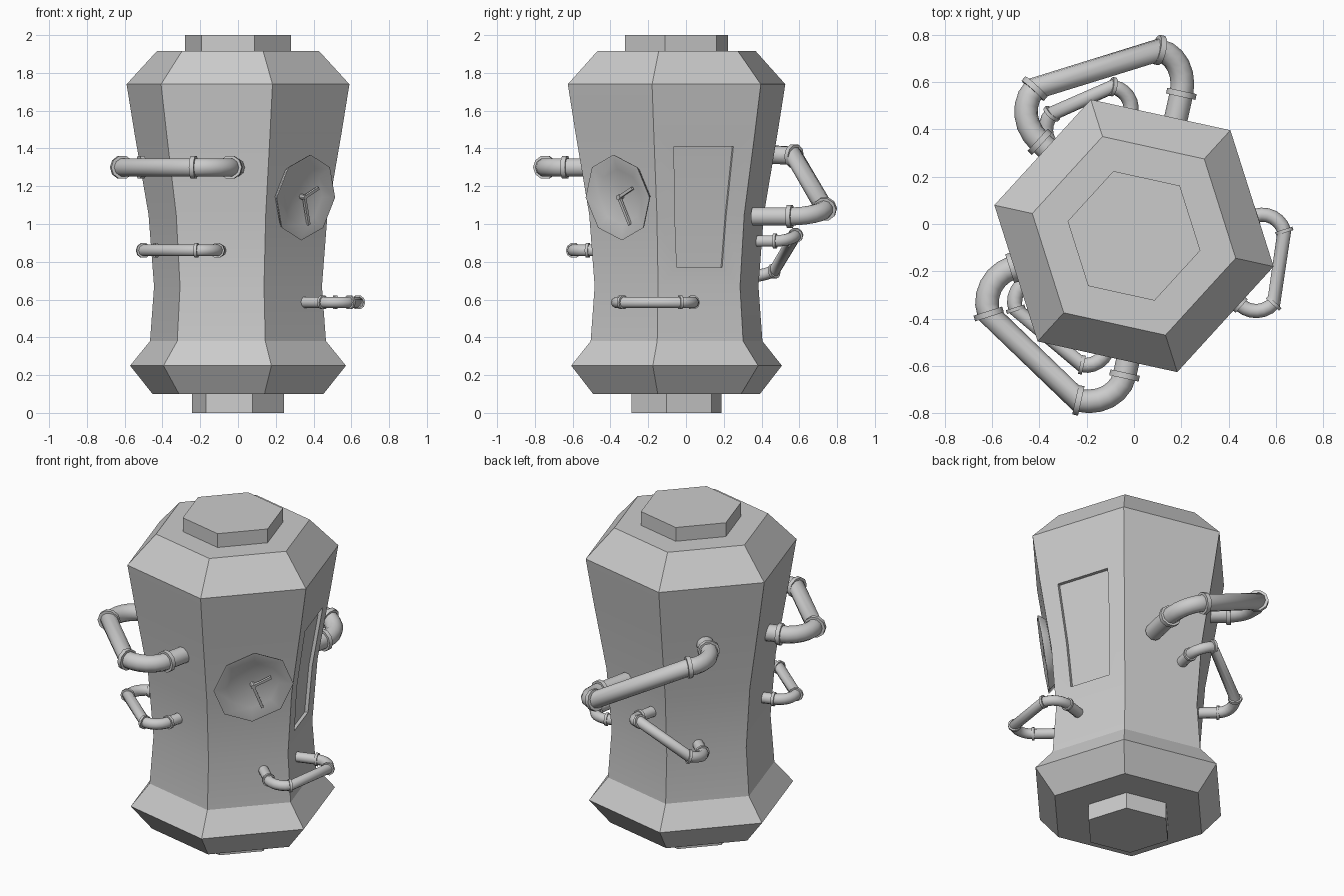
import bpy, bmesh, math
from mathutils import Vector, Matrix

if "Cube" in bpy.data.objects:
    bpy.data.objects.remove(bpy.data.objects["Cube"])

CENTRE = Vector((0, -0.05, 0))
PHASE = math.radians(47.6)          # direction of one hexagon corner
COS30 = math.cos(math.pi / 6)
BODY = [(0.463, 0.10), (0.585, 0.25), (0.477, 0.38), (0.455, 0.67),
        (0.485, 1.05), (0.561, 1.48), (0.604, 1.74), (0.44, 1.915)]


def normal(deg):
    a = math.radians(deg)
    return Vector((math.cos(a), math.sin(a), 0))


def finish(name, bm, angle=30):
    bmesh.ops.recalc_face_normals(bm, faces=bm.faces[:])
    me = bpy.data.meshes.new(name)
    bm.to_mesh(me)
    bm.free()
    ob = bpy.data.objects.new(name, me)
    bpy.context.collection.objects.link(ob)
    smooth(ob, angle)
    return ob


def smooth(ob, angle=30):
    bpy.ops.object.select_all(action='DESELECT')
    ob.select_set(True)
    bpy.context.view_layer.objects.active = ob
    bpy.ops.object.shade_smooth_by_angle(angle=math.radians(angle))


def loft(name, rings, angle=30):
    """Skin a stack of point rings and cap both ends."""
    bm = bmesh.new()
    vs = [[bm.verts.new(p) for p in ring] for ring in rings]
    n = len(vs[0])
    for a, b in zip(vs, vs[1:]):
        for i in range(n):
            j = (i + 1) % n
            bm.faces.new((a[i], a[j], b[j], b[i]))
    bm.faces.new(vs[0])
    bm.faces.new(vs[-1])
    return finish(name, bm, angle)


def lathe(name, profile, sides, matrix, phase=0, angle=30):
    rings = []
    for r, h in profile:
        rings.append([matrix @ Vector((r * math.cos(phase + 2 * math.pi * i / sides),
                                       r * math.sin(phase + 2 * math.pi * i / sides), h))
                      for i in range(sides)])
    return loft(name, rings, angle)


def wall(z):
    """Distance from the axis to a flat side at height z."""
    for (r0, z0), (r1, z1) in zip(BODY, BODY[1:]):
        if z0 <= z <= z1:
            return COS30 * (r0 + (r1 - r0) * (z - z0) / (z1 - z0))


def frame(origin, x, y, z):
    m = Matrix((x, y, z)).transposed().to_4x4()
    m.translation = origin
    return m


# Hexagonal body, foot and top cap
hub = Matrix.Translation(CENTRE)
body = lathe("body", BODY, 6, hub, PHASE)
lathe("foot", [(0.25, 0), (0.25, 0.102)], 6, hub, PHASE)
lathe("top_cap", [(0.287, 1.91), (0.287, 2.0)], 6, hub, PHASE)

# Recessed window panel, cut along the curved side
n = normal(17.6)
t = Vector((-n.y, n.x, 0))
rings = []
for z in (0.77, 1.05, 1.41):
    half = 0.126 + (0.165 - 0.126) * (z - 0.77) / 0.64
    d = wall(z)
    rings.append([CENTRE + n * (d + o) + t * s * half + Vector((0, 0, z))
                  for s, o in ((-1, -0.02), (1, -0.02), (1, 0.06), (-1, 0.06))])
cutter = loft("window_cutter", rings)
cutter.hide_render = True
mod = body.modifiers.new("window", 'BOOLEAN')
mod.operation = 'DIFFERENCE'
mod.solver = 'EXACT'
mod.object = cutter
bpy.context.view_layer.objects.active = body
bpy.ops.object.modifier_apply(modifier=mod.name)
bpy.data.objects.remove(cutter)
smooth(body)

# Octagonal gauge dish leaning with the wall
n = normal(-42.4)
x = Vector((-n.y, n.x, 0))
y = (n * 0.15 + Vector((0, 0, 1))).normalized()
dial = frame(CENTRE + n * 0.476 + x * 0.012 + Vector((0, 0, 1.14)), x, y, x.cross(y))
lathe("gauge_dish", [(0.19, -0.05), (0.225, -0.01), (0.229, 0), (0.218, 0), (0.15, -0.02),
                     (0.08, -0.032), (0.01, -0.036)], 8, dial, math.pi / 2, 40)


def hand(name, tip):
    tip = Vector((tip[0], tip[1], 0))
    m = (dial @ Matrix.Translation(tip / 2 + Vector((0, 0, -0.012)))
         @ Matrix.Rotation(math.atan2(tip.y, tip.x), 4, 'Z')
         @ Matrix.Diagonal((tip.length + 0.015, 0.016, 0.014, 1)))
    bm = bmesh.new()
    bmesh.ops.create_cube(bm, size=1, matrix=m)
    finish(name, bm)


hand("long_hand", (0.055, -0.14))
hand("short_hand", (0.095, 0.045))
lathe("hand_hub", [(0.014, -0.036), (0.014, -0.002)], 8, dial)


# Pipes: two quarter elbows out of neighbouring sides joined by a straight run
def elbow(deg, a, e):
    """Points from inside the wall, through collar a, round to collar e."""
    n, a, e = normal(deg), Vector(a), Vector(e)
    k = a + n * (e - a).dot(n)
    c = a + e - k
    pts = [a - n * 0.2]
    for i in range(7):
        th = math.pi / 2 * i / 6
        pts.append(c + (a - c) * math.cos(th) + (e - c) * math.sin(th))
    return pts, [(a, n), (e, (e - k).normalized())]


def pipe(name, r, end1, end2):
    p1, c1 = elbow(*end1)
    p2, c2 = elbow(*end2)
    pts = p1 + p2[::-1]
    cu = bpy.data.curves.new(name, 'CURVE')
    cu.dimensions = '3D'
    cu.bevel_depth = r
    cu.bevel_resolution = 3
    cu.use_fill_caps = True
    sp = cu.splines.new('POLY')
    sp.points.add(len(pts) - 1)
    for p, co in zip(sp.points, pts):
        p.co = (*co, 1)
    sp.use_smooth = True
    bpy.context.collection.objects.link(bpy.data.objects.new(name, cu))
    for i, (co, axis) in enumerate(c1 + c2):
        m = Matrix.Translation(co) @ axis.to_track_quat('Z', 'Y').to_matrix().to_4x4()
        h = r * 0.25
        lathe(f"{name}_collar_{i + 1}", [(r * 1.27, -h), (r * 1.27, h)], 10, m, 0, 40)


pipe("front_large_pipe", 0.05,
     (-102.4, (-0.04, -0.64, 1.3), (-0.235, -0.745, 1.3)),
     (-162.4, (-0.513, -0.185, 1.3), (-0.614, -0.38, 1.3)))
pipe("front_small_pipe", 0.032,
     (-102.4, (-0.11, -0.52, 0.86), (-0.22, -0.595, 0.86)),
     (-162.4, (-0.435, -0.235, 0.86), (-0.50, -0.36, 0.86)))
pipe("right_small_pipe", 0.03,
     (17.6, (0.515, 0.035, 0.585), (0.635, -0.03, 0.585)),
     (-42.4, (0.449, -0.342, 0.585), (0.59, -0.335, 0.585)))
pipe("back_large_pipe", 0.05,
     (77.6, (0.2, 0.55, 1.04), (0.106, 0.735, 1.08)),
     (137.6, (-0.398, 0.347, 1.37), (-0.42, 0.572, 1.36)))
pipe("back_small_pipe", 0.032,
     (77.6, (-0.014, 0.471, 0.91), (-0.09, 0.58, 0.94)),
     (137.6, (-0.34, 0.325, 0.72), (-0.347, 0.466, 0.75)))
